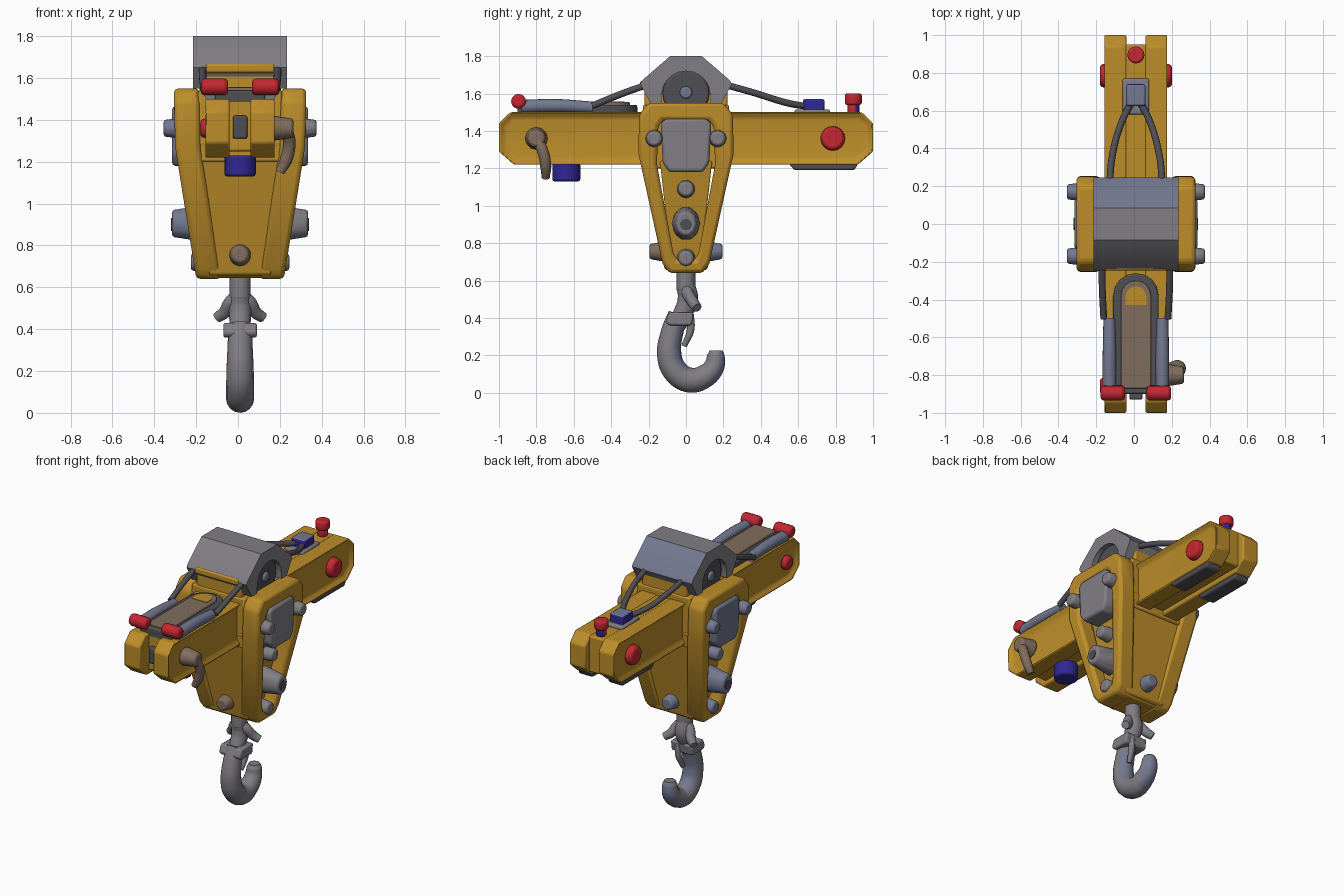
import bpy, bmesh, math
from mathutils import Matrix

if "Cube" in bpy.data.objects:
    bpy.data.objects.remove(bpy.data.objects["Cube"])

CX = 0.01  # sideways centre of the machine


def material(name, r, g, b):
    m = bpy.data.materials.new(name)
    m.diffuse_color = (r, g, b, 1)
    m.use_nodes = True
    m.node_tree.nodes["Principled BSDF"].inputs["Base Color"].default_value = m.diffuse_color
    return m


YELLOW = material("ochre yellow", 0.51, 0.27, 0.023)
GREY = material("steel grey", 0.22, 0.21, 0.23)
BLUEGREY = material("blue grey", 0.17, 0.19, 0.28)
DARK = material("dark grey", 0.08, 0.08, 0.09)
RED = material("red", 0.55, 0.02, 0.03)
BLUE = material("deep blue", 0.03, 0.02, 0.30)
BROWN = material("worn brown", 0.22, 0.155, 0.11)


def finish(name, bm, mat, bevel=0.0, taper=False):
    bmesh.ops.recalc_face_normals(bm, faces=bm.faces[:])
    for v in bm.verts:
        if taper and v.co.z < 1.3:      # body narrows towards the hook
            v.co.x -= math.copysign(0.16 * (1.3 - v.co.z), v.co.x)
        v.co.x += CX
    me = bpy.data.meshes.new(name)
    bm.to_mesh(me)
    bm.free()
    me.materials.append(mat)
    ob = bpy.data.objects.new(name, me)
    bpy.context.collection.objects.link(ob)
    if bevel:
        mod = ob.modifiers.new("soft edges", 'BEVEL')
        mod.width, mod.segments = bevel, 2
    return ob


def two_tone(ob, mat, rule):
    """Second colour on the faces whose normal meets the rule."""
    ob.data.materials.append(mat)
    for p in ob.data.polygons:
        if rule(p.normal):
            p.material_index = 1


def prism(name, pts, a0, a1, mat, axis='x', bevel=0.01, taper=False, recess=0):
    """Extrude a (y,z) outline along x, or an (x,y) outline along z."""
    bm = bmesh.new()
    put = (lambda p, a: (a, p[0], p[1])) if axis == 'x' else (lambda p, a: (p[0], p[1], a))
    lo = [bm.verts.new(put(p, a0)) for p in pts]
    hi = [bm.verts.new(put(p, a1)) for p in pts]
    bm.faces.new(lo)
    outer = bm.faces.new(hi)
    for i in range(len(pts)):
        j = (i + 1) % len(pts)
        bm.faces.new((lo[i], lo[j], hi[j], hi[i]))
    if recess:
        bmesh.ops.recalc_face_normals(bm, faces=bm.faces[:])
        bmesh.ops.inset_region(bm, faces=[outer], thickness=0.035, depth=-recess)
    return finish(name, bm, mat, bevel, taper)


def ring(name, outer, inner, a0, a1, mat, bevel, taper):
    """Frame between two outlines with equal point counts."""
    bm = bmesh.new()
    o0, i0, o1, i1 = [[bm.verts.new((a, y, z)) for y, z in pts]
                      for a in (a0, a1) for pts in (outer, inner)]
    n = len(outer)
    for i in range(n):
        j = (i + 1) % n
        for a, b in ((o0, i0), (i0, i1), (i1, o1), (o1, o0)):
            bm.faces.new((a[i], a[j], b[j], b[i]))
    return finish(name, bm, mat, bevel, taper)


def box(name, x, y, z, mat, bevel=0.01, taper=False):
    return prism(name, [(y[0], z[0]), (y[1], z[0]), (y[1], z[1]), (y[0], z[1])],
                 x[0], x[1], mat, 'x', bevel, taper)


def cyl(name, loc, r, depth, axis, mat, sides=16, r2=None, bevel=0.012, squash=1):
    bm = bmesh.new()
    rot = {'x': Matrix.Rotation(math.pi / 2, 4, 'Y'), 'z': Matrix(),
           '-x': Matrix.Rotation(-math.pi / 2, 4, 'Y'),
           'y': Matrix.Rotation(-math.pi / 2, 4, 'X'),
           '-y': Matrix.Rotation(math.pi / 2, 4, 'X')}[axis]
    bmesh.ops.create_cone(bm, cap_ends=True, segments=sides, radius1=r,
                          radius2=r if r2 is None else r2, depth=depth,
                          matrix=Matrix.Translation(loc) @ Matrix.Diagonal((1, squash, 1, 1)) @ rot)
    return finish(name, bm, mat, bevel)


def tube(name, pts, radii, mat):
    """Smooth round tube through points with a radius at each."""
    cu = bpy.data.curves.new(name, 'CURVE')
    cu.dimensions, cu.bevel_depth, cu.bevel_resolution = '3D', 1.0, 6
    cu.use_fill_caps, cu.resolution_u = True, 8
    sp = cu.splines.new('BEZIER')
    sp.bezier_points.add(len(pts) - 1)
    for bp, p, r in zip(sp.bezier_points, pts, radii):
        bp.co, bp.radius = (p[0] + CX, p[1], p[2]), r
        bp.handle_left_type = bp.handle_right_type = 'AUTO'
    tmp = bpy.data.objects.new(name, cu)
    bpy.context.collection.objects.link(tmp)
    me = bpy.data.meshes.new_from_object(tmp.evaluated_get(bpy.context.evaluated_depsgraph_get()))
    bpy.data.objects.remove(tmp)
    me.materials.clear()
    me.materials.append(mat)
    ob = bpy.data.objects.new(name, me)
    bpy.context.collection.objects.link(ob)
    return ob


def mirror(half):
    return half + [(-y, z) for y, z in reversed(half)]


# Cross beam: two channels with a filler between
beam = [(-1, 1.29), (-.92, 1.22), (.92, 1.22), (1, 1.29), (1, 1.44), (.94, 1.5), (-.94, 1.5), (-1, 1.44)]
box("beam_filler", (-.06, .06), (-.9, .95), (1.25, 1.495), YELLOW)
box("beam_front_catch", (-.035, .035), (-.93, -.88), (1.31, 1.42), DARK)

# Body between the side frames
prism("body_core", mirror([(.14, 1.24), (.075, .66)]), -.23, .23, YELLOW, taper=True)
box("body_foot", (-.28, .28), (-.1, .1), (.645, .71), YELLOW, .015, True)
box("body_shoulder", (-.2, .2), (-.23, .23), (1.2, 1.54), YELLOW)
for s, side in ((-1, "front"), (1, "back")):
    prism(side + "_body_plate", [(s * .235, 1.3), (s * .2, 1.3), (s * .08, .65), (s * .115, .66)],
          -.25, .25, YELLOW, taper=True)
    cyl(side + "_body_bolt", (0, s * .145, .755), .06, .1, 'y' if s > 0 else '-y',
        BROWN if s < 0 else BLUEGREY, 10, .042)

outer = mirror([(.2, 1.55), (.25, 1.49), (.255, 1.28), (.125, .69), (.09, .64)])
inner = mirror([(.12, 1.46), (.15, 1.42), (.155, 1.22), (.07, .76), (.05, .71)])
for s, side in ((-1, "left"), (1, "right")):
    ax = 'x' if s > 0 else '-x'
    steel = GREY if s > 0 else BLUEGREY
    prism(side + "_beam_channel", beam, s * .05, s * .17, YELLOW, recess=.025)
    ring(side + "_side_frame", outer, inner, s * .195, s * .315, YELLOW, .02, True)
    # Pivot cover and bolts
    prism(side + "_pivot_cover", mirror([(.11, 1.465), (.135, 1.44), (.125, 1.23), (.09, 1.18)]),
          s * .18, s * .325, steel, bevel=.015)
    for y in (-.17, .17):
        cyl(side + "_frame_bolt", (s * .325, y, 1.36), .052, .08, ax, steel, 8, .042)
    for z, r, x, q in ((1.09, .058, .27, 1), (.905, .093, .325, .82), (.72, .058, .235, 1)):
        cyl(side + "_web_bolt", (s * (x - .08), 0, z), r, .16, ax, steel, 10, r * .72, squash=q)
    cyl(side + "_web_bolt_head", (s * .322, 0, .9), .032, .014, ax, DARK, 10, bevel=0)
    # Red side buttons at the back
    cyl(side + "_back_button", (s * .165, .785, 1.36), .068, .05, ax, RED, 16, .058)
    # Pads under the back end
    prism(side + "_under_pad", [(.55, 1.225), (.58, 1.19), (.9, 1.19), (.92, 1.225)], s * .06, s * .165, DARK)
    # Front rails, red stops and cables
    tube(side + "_deck_rail", [(s * .14, -.88, 1.53), (s * .14, -.7, 1.535), (s * .14, -.5, 1.525)],
         [.036, .036, .032], BLUEGREY)
    cyl(side + "_front_stop", (s * .122, -.895, 1.558), .04, .13, 'x', RED, 14, bevel=.018)
    tube(side + "_front_cable", [(s * .18, -.2, 1.65), (s * .178, -.34, 1.60), (s * .17, -.5, 1.535)],
         [.018] * 3, DARK)
    tube(side + "_back_cable", [(s * .14, .2, 1.65), (s * .125, .36, 1.605), (s * .075, .54, 1.55),
                                (s * .02, .65, 1.53)], [.018] * 4, DARK)


# Front deck with a rounded rear end
def tongue(w, y0, y1):
    arc = [(w * math.cos(a * math.pi / 8), y1 - w + w * math.sin(a * math.pi / 8)) for a in range(9)]
    return [(w, y0)] + arc + [(-w, y0)]


prism("front_deck", tongue(.12, -.9, -.26), 1.47, 1.54, DARK, 'z')
prism("front_deck_inlay", tongue(.08, -.87, -.3), 1.53, 1.555, BROWN, 'z', .006)
prism("front_deck_patch", tongue(.055, -.43, -.33), 1.55, 1.558, YELLOW, 'z', 0)

# Front fittings: left button, right lever, lamp below
cyl("front_left_button", (-.17, -.86, 1.36), .05, .04, '-x', RED, 14, .042)
cyl("lever_pivot", (.2, -.8, 1.36), .062, .11, 'x', BROWN, 12, .045)
tube("lever_arm", [(.22, -.8, 1.36), (.235, -.765, 1.29), (.22, -.75, 1.21), (.19, -.75, 1.15)],
     [.03, .03, .03, .022], BROWN)
cyl("under_lamp", (0, -.64, 1.18), .075, .1, 'z', BLUE, 20)

# Back fittings: cable plug and red knob on a blue-backed stem
box("cable_plug_base", (-.07, .07), (.58, .77), (1.48, 1.515), GREY)
plug = box("cable_plug", (-.05, .05), (.625, .74), (1.5, 1.57), BLUE)
two_tone(plug, BLUEGREY, lambda n: n.z > .5)
stem = cyl("knob_stem", (0, .895, 1.52), .034, .06, 'z', RED, 10)
two_tone(stem, BLUE, lambda n: n.y > .3)
cyl("knob", (0, .895, 1.57), .047, .062, 'z', RED, 10)

# Hoist housing: hood with arch, drum inside
arch = [(.13 * math.cos(a * math.pi / 10), 1.59 + .13 * math.sin(a * math.pi / 10)) for a in range(11)]
hood = prism("hood", [(-.13, 1.55), (-.19, 1.55), (-.245, 1.65), (-.235, 1.67), (-.085, 1.8),
                      (.085, 1.8), (.235, 1.67), (.245, 1.65), (.19, 1.55), (.13, 1.55)] + arch,
             -.225, .225, GREY, bevel=0)
two_tone(hood, BLUEGREY, lambda n: n.y > .3 and n.z > .3)
box("hood_base", (-.168, .168), (-.222, .222), (1.5, 1.67), YELLOW)
box("hood_front_strip", (-.165, .165), (-.246, -.2), (1.625, 1.668), YELLOW)
cyl("drum", (0, 0, 1.6), .125, .39, 'x', DARK, 20)
cyl("drum_axle", (0, 0, 1.605), .035, .42, 'x', BLUEGREY, 10)

# Hook with swivel
cyl("swivel_stem", (0, 0, .6), .05, .12, 'z', GREY, 12)
tube("swivel_neck", [(0, 0, .57), (0, .01, .5), (0, -.02, .42), (0, -.05, .36)], [.05, .055, .05, .05], GREY)
for s in (-1, 1):
    tube("swivel_arm", [(0, 0, .57), (s * .045, .01, .53), (s * .075, .04, .48), (s * .11, .06, .455)],
         [.03, .032, .03, .025], GREY)
prism("hook_collar", [(-.11, .38), (-.09, .43), (.04, .43), (.03, .36), (-.09, .36)], -.08, .08, GREY)
hook = tube("hook", [(0, -.04, .42), (0, -.075, .32), (0, -.09, .21), (0, -.06, .12), (0, .02, .068),
                     (0, .1, .088), (0, .15, .14), (0, .16, .2), (0, .16, .225)],
            [.055, .06, .065, .067, .067, .062, .055, .047, .035], GREY)
two_tone(hook, BLUEGREY, lambda n: n.y > .4)
tube("hook_latch", [(.03, .02, .42), (.03, .025, .34), (.02, -.01, .25)], [.022, .02, .015], GREY)

for ob in bpy.context.scene.objects:
    ob.select_set(True)
    bpy.context.view_layer.objects.active = ob
bpy.ops.object.shade_smooth_by_angle(angle=math.radians(40))
